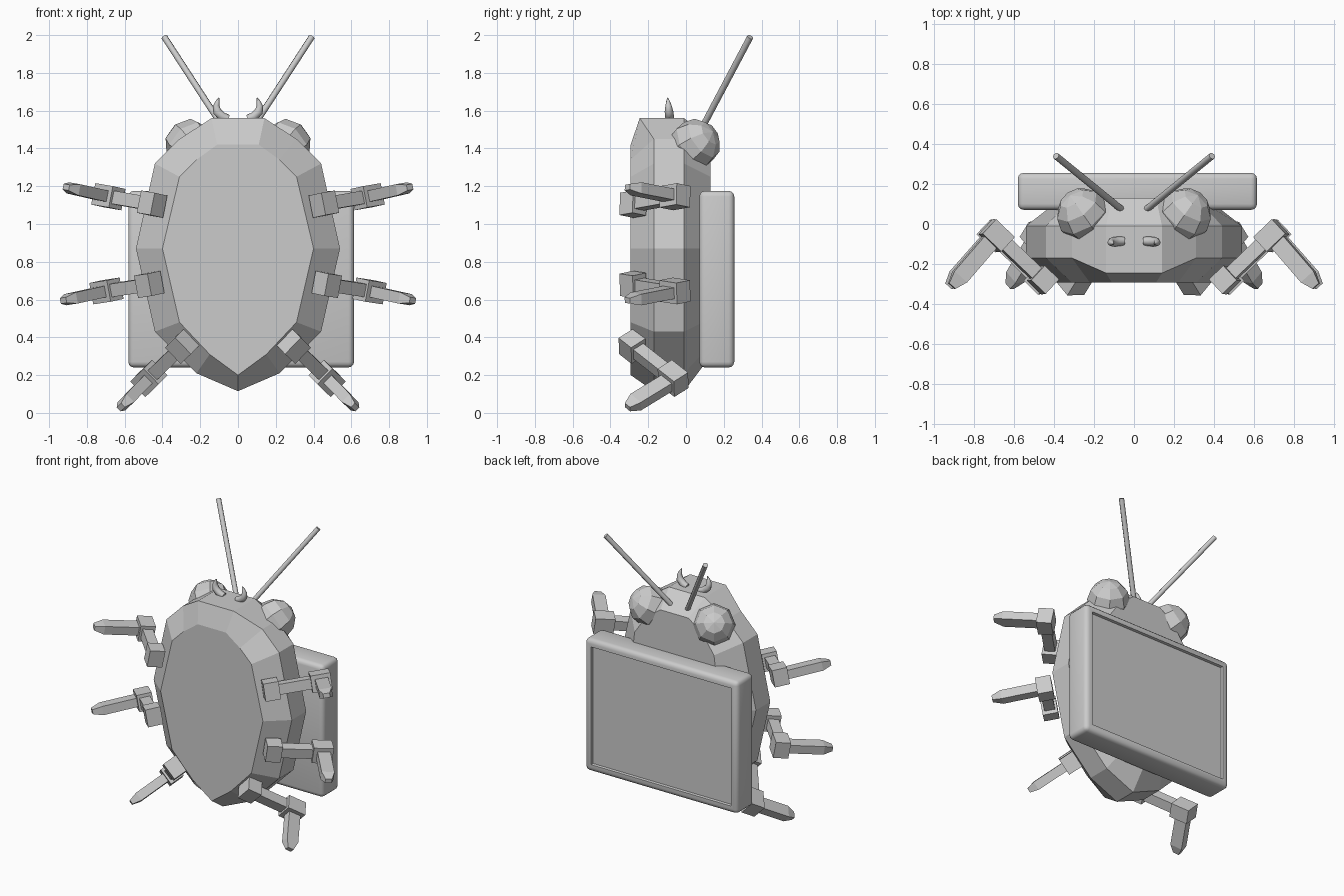
import bpy, bmesh, math
from mathutils import Vector, Matrix

cube = bpy.data.objects.get("Cube")
if cube:
    bpy.data.objects.remove(cube, do_unlink=True)

grey = bpy.data.materials.new("plain grey")
grey.use_nodes = True
COLOUR = (0.6, 0.6, 0.6, 1)
grey.diffuse_color = COLOUR
grey.node_tree.nodes["Principled BSDF"].inputs["Base Color"].default_value = COLOUR


def finish(name, bm, smooth=None):
    """Turn a bmesh into a named object, flat or smooth by angle."""
    bmesh.ops.recalc_face_normals(bm, faces=bm.faces)
    mesh = bpy.data.meshes.new(name)
    bm.to_mesh(mesh)
    bm.free()
    mesh.materials.append(grey)
    ob = bpy.data.objects.new(name, mesh)
    bpy.context.collection.objects.link(ob)
    if smooth:
        bpy.ops.object.select_all(action='DESELECT')
        ob.select_set(True)
        bpy.context.view_layer.objects.active = ob
        bpy.ops.object.shade_smooth_by_angle(angle=math.radians(smooth))
    return ob


def loft(bm, rings):
    """Skin closed rings of equal length and cap both ends."""
    loops = [[bm.verts.new(p) for p in ring] for ring in rings]
    n = len(loops[0])
    for a, b in zip(loops, loops[1:]):
        for i in range(n):
            j = (i + 1) % n
            bm.faces.new((a[i], a[j], b[j], b[i]))
    bm.faces.new(loops[0])
    bm.faces.new(loops[-1])


def outline(half, depth, top_depth=None):
    """Closed ring from half an outline that starts at the bottom tip."""
    pts = half + [(-x, z) for x, z in reversed(half[1:])]
    top = max(z for x, z in half)
    return [(x, top_depth if top_depth is not None and z == top else depth, z)
            for x, z in pts]


# Faceted oval body: belly, two rim rings, back
belly = [(0, .2), (.15, .31), (.31, .48), (.4, .87), (.31, 1.25), (.22, 1.34), (.11, 1.42)]
rim = [(0, .115), (.22, .21), (.44, .43), (.54, .87), (.44, 1.32), (.31, 1.45), (.14, 1.56)]
back = [(0, .3), (.15, .36), (.28, .5), (.36, .87), (.31, 1.25), (.22, 1.38), (.11, 1.46)]
bm = bmesh.new()
loft(bm, [outline(belly, -.293), outline(rim, -.17, -.245),
          outline(rim, -.01), outline(back, .13)])
finish("body", bm)

# Back panel with rounded edges and a recessed face
bm = bmesh.new()
bmesh.ops.create_cube(bm, size=1, matrix=Matrix.Translation((.017, .163, .708))
                      @ Matrix.Diagonal((1.195, .185, .935, 1)))
bmesh.ops.bevel(bm, geom=bm.edges[:], offset=.03, segments=3, profile=.5, affect='EDGES')
bm.normal_update()
face = max(bm.faces, key=lambda f: f.calc_center_median().y)
bmesh.ops.inset_region(bm, faces=[face], thickness=.03)
bmesh.ops.inset_region(bm, faces=[face], thickness=.004, depth=-.018)
finish("back_panel", bm, 30)


def bar(bm, start, end, up, width, height, tip=1.0):
    """Box from start to end, with its far end scaled by tip."""
    along = (end - start).normalized()
    side = up.cross(along).normalized()
    stops = [(start, 1.0), (end, 1.0)]
    if tip < 1:
        stops.insert(1, (start.lerp(end, .82), 1.0))
        stops[-1] = (end, tip)
    rings = []
    for p, s in stops:
        rings.append([p + side * (a * width * s / 2) + up * (b * height * s / 2)
                      for a, b in ((-1, -1), (1, -1), (1, 1), (-1, 1))])
    loft(bm, rings)


# Jointed legs: hip block, thigh, knee block, tapered shin
legs = {
    "front": ((.455, -.28, 1.105), (.69, -.055, 1.145), (.91, -.31, 1.195)),
    "middle": ((.47, -.28, .68), (.7, -.055, .645), (.925, -.31, .595)),
    "rear": ((.295, -.285, .352), (.475, -.065, .18), (.62, -.31, .03)),
}
for sign, side_name in ((1, "left"), (-1, "right")):
    for pair, joints in legs.items():
        hip, knee, foot = [Vector((x * sign, y, z)) for x, y, z in joints]
        thigh = (knee - hip).normalized()
        up = thigh.cross(foot - knee).normalized()
        bm = bmesh.new()
        bar(bm, hip - thigh * .05, hip + thigh * .05, up, .1, .12)
        bar(bm, hip, knee, up, .07, .07)
        bar(bm, knee - thigh * .07, knee + thigh * .06, up, .1, .115)
        bar(bm, knee, foot, up, .085, .06, .5)
        finish(f"{pair}_leg_{side_name}", bm)

    # Faceted eye
    bm = bmesh.new()
    turn = Matrix.Rotation(math.radians(35 * -sign), 4, 'Z') @ Matrix.Rotation(math.radians(-60), 4, 'X')
    bmesh.ops.create_uvsphere(bm, u_segments=8, v_segments=6, radius=.137,
                              matrix=Matrix.Translation((.252 * sign, .045, 1.42)) @ turn)
    finish(f"eye_{side_name}", bm)

    # Straight antenna
    base, end = Vector((.065 * sign, .075, 1.49)), Vector((.39 * sign, .34, 1.99))
    bm = bmesh.new()
    spin = (end - base).to_track_quat('Z', 'Y').to_matrix().to_4x4()
    bmesh.ops.create_cone(bm, cap_ends=True, segments=8, radius1=.017, radius2=.017,
                          depth=(end - base).length,
                          matrix=Matrix.Translation((base + end) / 2) @ spin)
    finish(f"antenna_{side_name}", bm, 50)

    # Curved mandible, thinning to a point
    path = [(.05, 1.555, .022), (.085, 1.57, .024), (.11, 1.595, .023),
            (.116, 1.625, .017), (.108, 1.65, .01), (.1, 1.668, .002)]
    bm = bmesh.new()
    rings = []
    for i, (x, z, r) in enumerate(path):
        lean = math.radians(15 + 23 * i)
        rings.append([((x + r * math.cos(t) * math.sin(lean)) * sign,
                       -.085 - .012 * i / 5 + r * math.sin(t),
                       z - r * math.cos(t) * math.cos(lean))
                      for t in (k * math.tau / 8 for k in range(8))])
    loft(bm, rings)
    finish(f"mandible_{side_name}", bm, 50)
